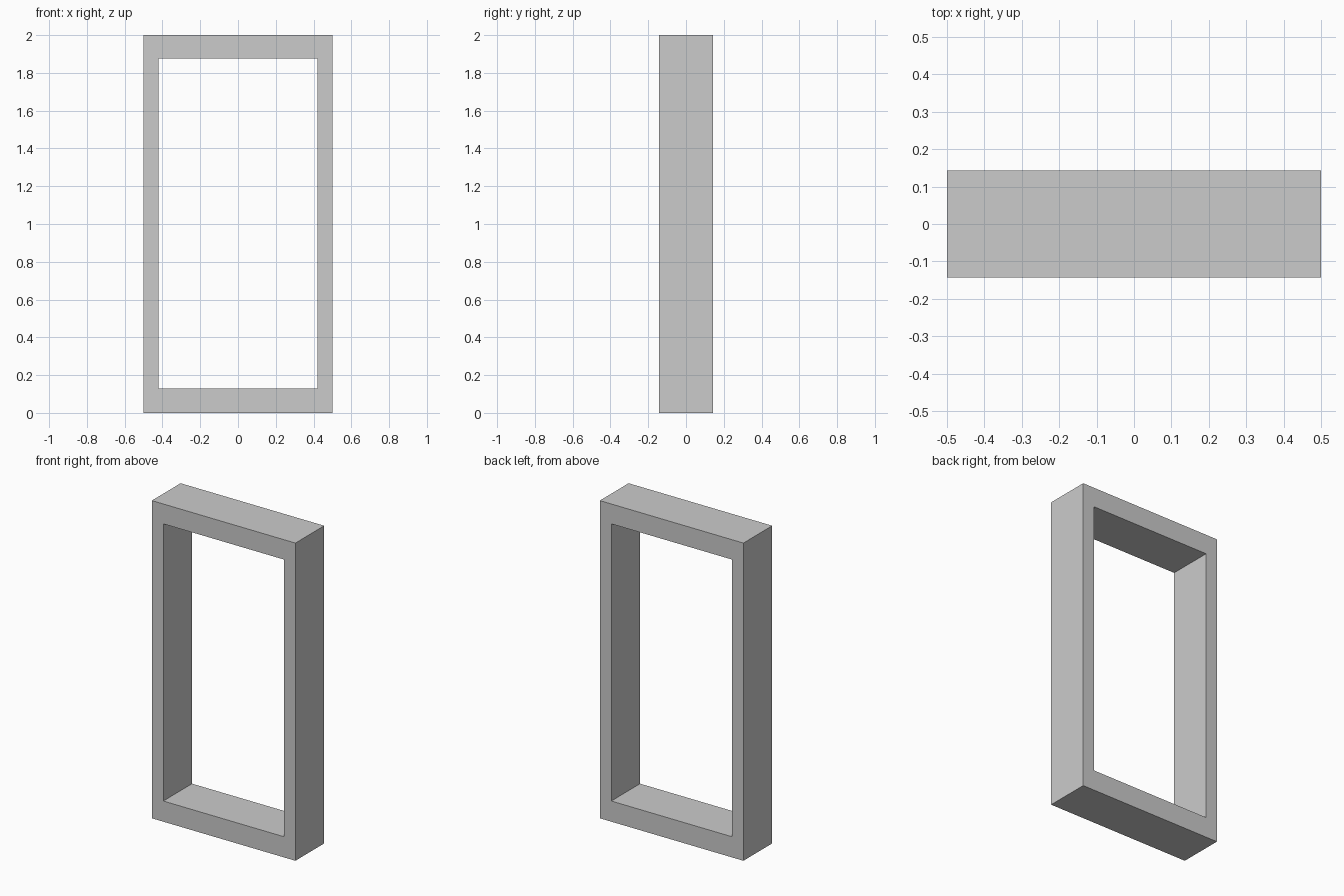
import bpy, bmesh

if "Cube" in bpy.data.objects:
    bpy.data.objects.remove(bpy.data.objects["Cube"])

HALF_W, HEIGHT, HALF_D = 0.5, 2.0, 0.143     # outer frame
IN_W, IN_BOTTOM, IN_TOP = 0.42, 0.13, 1.875  # opening


def rectangle(bm, half_w, bottom, top):
    corners = [(-half_w, bottom), (half_w, bottom), (half_w, top), (-half_w, top)]
    return [bm.verts.new((x, -HALF_D, z)) for x, z in corners]


# Front face of the frame: a ring of four quads between two rectangles
bm = bmesh.new()
outer = rectangle(bm, HALF_W, 0, HEIGHT)
inner = rectangle(bm, IN_W, IN_BOTTOM, IN_TOP)
for i in range(4):
    j = (i + 1) % 4
    bm.faces.new((outer[i], outer[j], inner[j], inner[i]))

# Extrude the ring backwards to give the frame its depth
ring = bmesh.ops.extrude_face_region(bm, geom=bm.faces[:], use_keep_orig=True)
back = [g for g in ring["geom"] if isinstance(g, bmesh.types.BMVert)]
bmesh.ops.translate(bm, verts=back, vec=(0, 2 * HALF_D, 0))
bmesh.ops.recalc_face_normals(bm, faces=bm.faces[:])

mesh = bpy.data.meshes.new("door_frame")
bm.to_mesh(mesh)
bm.free()
bpy.context.collection.objects.link(bpy.data.objects.new("door_frame", mesh))
